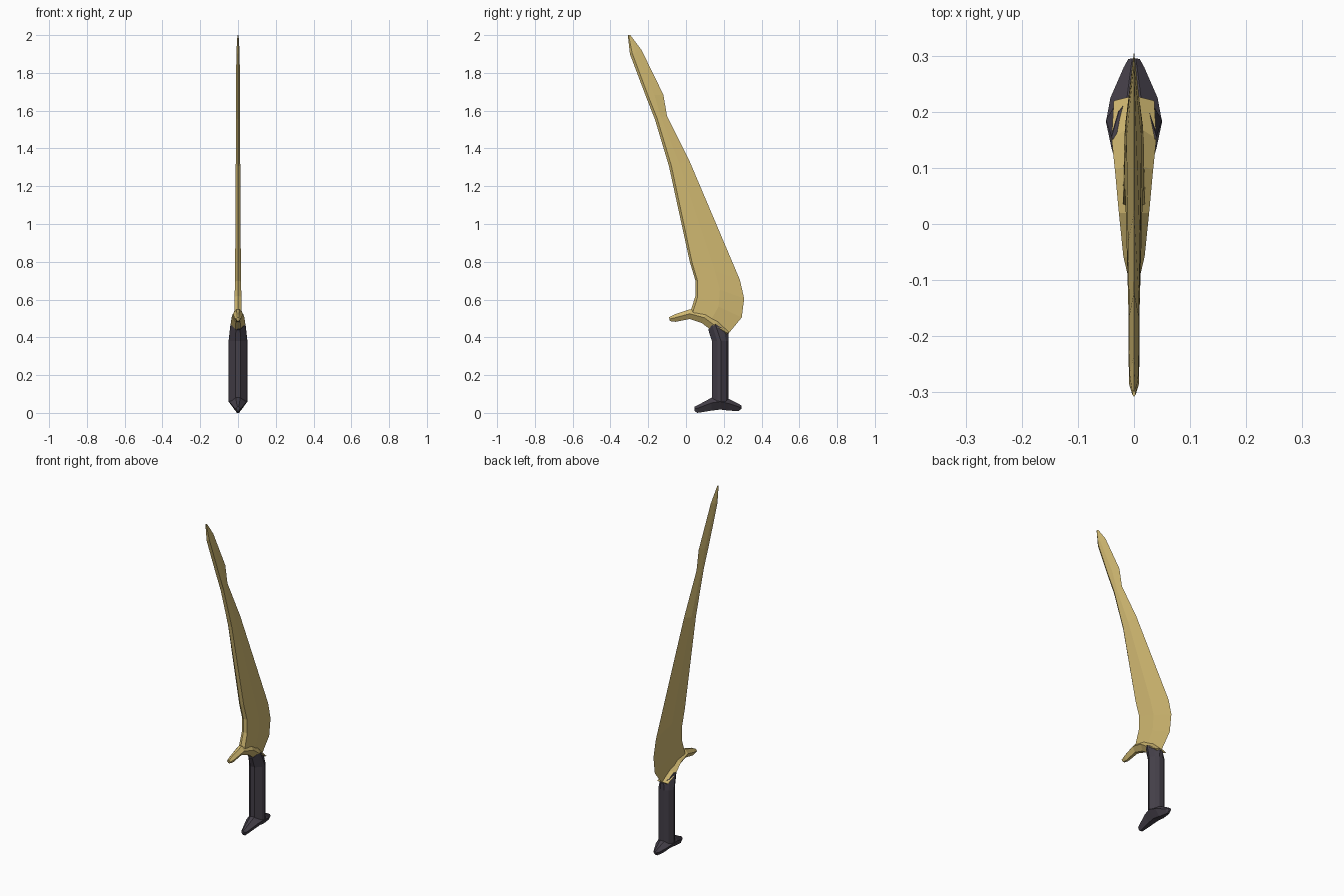
import bpy, bmesh

if "Cube" in bpy.data.objects:
    bpy.data.objects.remove(bpy.data.objects["Cube"])

def material(name, rgb):
    m = bpy.data.materials.new(name)
    m.diffuse_color = (*rgb, 1)
    m.use_nodes = True
    m.node_tree.nodes["Principled BSDF"].inputs["Base Color"].default_value = m.diffuse_color
    return m

gold = material("pale gold", (0.63, 0.48, 0.165))
dark = material("dark grip", (0.058, 0.05, 0.066))

def loft(name, rings, mat):
    """Skin a list of equal-length point rings and cap both ends."""
    bm = bmesh.new()
    vs = [[bm.verts.new(p) for p in ring] for ring in rings]
    n = len(vs[0])
    for a, b in zip(vs, vs[1:]):
        for i in range(n):
            j = (i + 1) % n
            bm.faces.new((a[i], a[j], b[j], b[i]))
    bm.faces.new(vs[0])
    bm.faces.new(vs[-1])
    bmesh.ops.recalc_face_normals(bm, faces=bm.faces)
    me = bpy.data.meshes.new(name)
    bm.to_mesh(me)
    bm.free()
    me.materials.append(mat)
    ob = bpy.data.objects.new(name, me)
    bpy.context.collection.objects.link(ob)
    return ob

def mirrored(half):
    """Close a +x half section (listed end to end) with its mirror image."""
    return half + [(-x, y, z) for x, y, z in reversed(half) if x > 1e-6]

def mix(a, b, t):
    return tuple(p + (q - p) * t for p, q in zip(a, b))

# Blade: blunt bevelled spine on -y, sharp edge on +y
blade_rows = [  # spine (y, z), edge (y, z), half thickness
    ((-0.308, 2.0), (-0.295, 2.0), 0.003),
    ((-0.297, 1.90), (-0.235, 1.92), 0.009),
    ((-0.214, 1.68), (-0.12, 1.685), 0.010),
    ((-0.165, 1.555), (-0.10, 1.57), 0.010),
    ((-0.09, 1.305), (0.02, 1.33), 0.012),
    ((0.02, 0.80), (0.285, 0.705), 0.015),
    ((0.05, 0.70), (0.308, 0.605), 0.016),
    ((0.05, 0.62), (0.295, 0.505), 0.018),
    ((0.025, 0.54), (0.225, 0.42), 0.020),
]
rings = []
for s, e, t in blade_rows:
    width = ((s[0] - e[0]) ** 2 + (s[1] - e[1]) ** 2) ** 0.5
    rings.append(mirrored([(0, *s), (t, *mix(s, e, min(0.3, 0.013 / width))),
                           (t * 0.9, *mix(s, e, 0.5)), (0, *e)]))
loft("blade", rings, gold)

def ridge_bar(name, rows, mid, mat):
    """Bar with narrow top and bottom and a wide side ridge."""
    loft(name, [mirrored([(w * 0.3, *top), (w, *mix(bot, top, mid)), (w * 0.35, *bot)])
                for top, bot, w in rows], mat)

# Curved finger guard
ridge_bar("guard", [
    ((-0.09, 0.506), (-0.085, 0.486), 0.012),
    ((-0.06, 0.522), (-0.055, 0.482), 0.019),
    ((0.02, 0.548), (0.02, 0.497), 0.027),
    ((0.105, 0.528), (0.085, 0.475), 0.034),
    ((0.17, 0.482), (0.13, 0.44), 0.040),
    ((0.226, 0.428), (0.212, 0.415), 0.036),
], 0.55, gold)

# Faceted grip with a peaked, tapered top
section = [(0.014, -0.045), (0.042, -0.016), (0.05, 0.003), (0.034, 0.03), (0.012, 0.043)]
top_z = [0.44, 0.465, 0.47, 0.445, 0.42]
top_y = [0.118, 0.138, 0.155, 0.20, 0.225]
loft("grip", [
    mirrored([(x, 0.182 + y, 0.06) for x, y in section]),
    mirrored([(x, 0.182 + y, 0.38) for x, y in section]),
    mirrored([(x * 0.8, y, z) for (x, _), y, z in zip(section, top_y, top_z)]),
], dark)

# Flared pommel
ridge_bar("pommel", [
    ((0.045, 0.033), (0.046, 0.01), 0.010),
    ((0.062, 0.041), (0.06, 0.0), 0.018),
    ((0.135, 0.08), (0.135, 0.012), 0.040),
    ((0.182, 0.088), (0.182, 0.018), 0.050),
    ((0.225, 0.075), (0.225, 0.012), 0.042),
    ((0.28, 0.047), (0.28, 0.01), 0.018),
    ((0.295, 0.038), (0.293, 0.022), 0.010),
], 0.6, dark)
